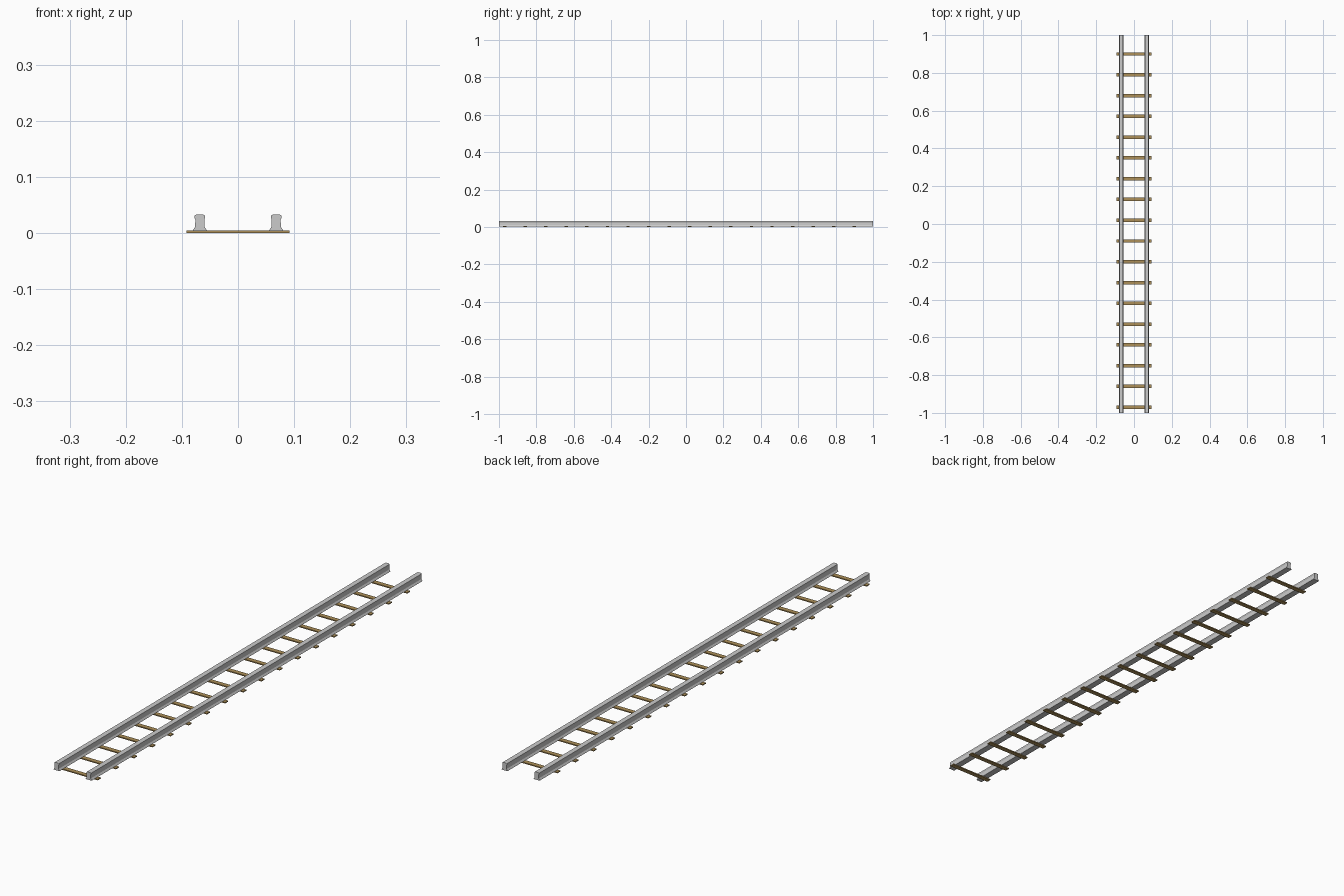
import bpy, bmesh

if "Cube" in bpy.data.objects:
    bpy.data.objects.remove(bpy.data.objects["Cube"])

wood = bpy.data.materials.new("wood")
wood.diffuse_color = (0.42, 0.28, 0.10, 1)
wood.use_nodes = True
wood.node_tree.nodes["Principled BSDF"].inputs["Base Color"].default_value = wood.diffuse_color


def finish(bm, name, material=None):
    bmesh.ops.recalc_face_normals(bm, faces=bm.faces)
    mesh = bpy.data.meshes.new(name)
    bm.to_mesh(mesh)
    bm.free()
    if material:
        mesh.materials.append(material)
    obj = bpy.data.objects.new(name, mesh)
    bpy.context.collection.objects.link(obj)
    return obj


# Rail: half cross-section (half width, z), mirrored and extruded along y
HALF = [(0.0125, 0.0035), (0.0125, 0.005), (0.0085, 0.011), (0.008, 0.024),
        (0.0095, 0.027), (0.0095, 0.031), (0.006, 0.033)]


def rail(name, x):
    bm = bmesh.new()
    outline = HALF + [(-w, z) for w, z in reversed(HALF)]
    face = bm.faces.new([bm.verts.new((x + w, -1, z)) for w, z in outline])
    ext = bmesh.ops.extrude_face_region(bm, geom=[face], use_keep_orig=True)
    moved = [g for g in ext["geom"] if isinstance(g, bmesh.types.BMVert)]
    bmesh.ops.translate(bm, verts=moved, vec=(0, 2, 0))
    return finish(bm, name)


rail("left_rail", -0.068)
rail("right_rail", 0.068)


# Sleepers: thin wooden bars at even spacing under the rails
def sleeper(name, y):
    bm = bmesh.new()
    bmesh.ops.create_cube(bm, size=1)
    bmesh.ops.scale(bm, verts=bm.verts, vec=(0.184, 0.018, 0.004))
    bmesh.ops.translate(bm, verts=bm.verts, vec=(0, y, 0.002))
    return finish(bm, name, wood)


for i in range(18):
    sleeper(f"sleeper_{i + 1}", -0.97 + 0.11 * i)
